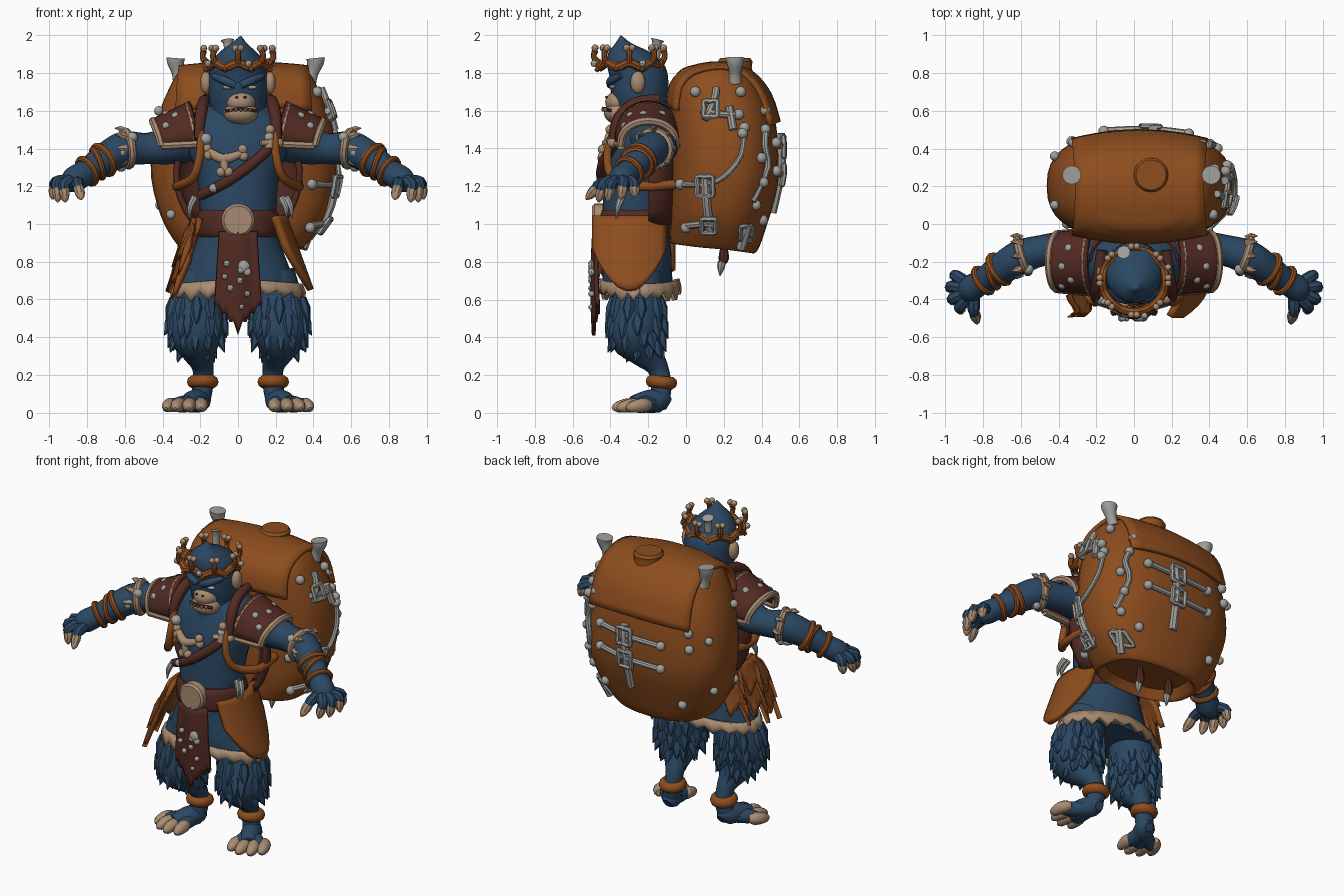
import bpy, bmesh, math, random
from mathutils import Vector, Matrix
random.seed(4)
pi, cos, sin = math.pi, math.cos, math.sin

def material(name, c):
    m = bpy.data.materials.new(name)
    m.diffuse_color = (*c, 1)
    return m
BLUE = material("blue_fur", (.024, .064, .125))
ORANGE = material("orange_leather", (.27, .075, .013))
BROWN = material("dark_brown_leather", (.085, .023, .016))
TAN = material("tan_bone", (.39, .26, .165))
GRAY = material("gray_metal", (.35, .35, .33))

def finish(bm, name, mat, thick=0, angle=.7):
    bmesh.ops.recalc_face_normals(bm, faces=bm.faces[:])
    for f in bm.faces:
        f.smooth = True
    for e in bm.edges:
        e.smooth = e.calc_face_angle(0) < angle
    me = bpy.data.meshes.new(name)
    bm.to_mesh(me)
    bm.free()
    me.materials.append(mat)
    ob = bpy.data.objects.new(name, me)
    bpy.context.collection.objects.link(ob)
    if thick:
        mod = ob.modifiers.new("thickness", "SOLIDIFY")
        mod.thickness, mod.offset = thick, 0
    return ob

def spline(p, k=3, closed=False):
    out, n = [], len(p)
    g = lambda j: Vector(p[j % n] if closed else p[max(0, min(n - 1, j))])
    for i in range(n if closed else n - 1):
        a, b, c, d = g(i - 1), g(i), g(i + 1), g(i + 2)
        for j in range(k):
            t = j / k
            out.append((b * 2 + (c - a) * t + (a * 2 - b * 5 + c * 4 - d) * t * t
                        + (b * 3 - a - c * 3 + d) * t ** 3) * .5)
    return out if closed else out + [Vector(p[-1])]

def bridge(bm, rings, closed=False):
    rs = [[bm.verts.new(v) for v in r] for r in rings]
    n = len(rs[0])
    for i in range(len(rs) if closed else len(rs) - 1):
        a, b = rs[i], rs[(i + 1) % len(rs)]
        for j in range(n):
            bm.faces.new((a[j], a[(j + 1) % n], b[(j + 1) % n], b[j]))
    if not closed:
        bm.faces.new(rs[0])
        bm.faces.new(rs[-1])

def tubes(name, paths, mat, n=10, closed=False, k=3):
    """Round tubes along paths of (x, y, z, radius)."""
    bm = bmesh.new()
    for path in paths:
        p = spline([tuple(q) for q in path], k, closed)
        pos, m, rings, last = [q.to_3d() for q in p], len(p), [], None
        for i in range(m):
            d = (pos[(i + 1) % m] - pos[i - 1]) if closed else (pos[min(i + 1, m - 1)] - pos[max(i - 1, 0)])
            d.normalize()
            q = d.to_track_quat('Z', 'Y') if last is None else last.rotation_difference(d) @ q
            last, r = d, max(p[i][3], .002)
            rings.append([pos[i] + q @ Vector((r * cos(2 * pi * j / n), r * sin(2 * pi * j / n), 0)) for j in range(n)])
        bridge(bm, rings, closed)
    return finish(bm, name, mat)

def power(c, e):
    return math.copysign(abs(c) ** (2 / e), c)

def loft(name, rows, mat, n=28, e=2, tilt=0, k=3):
    """Stacked oval rings of (z, cx, cy, rx, ry)."""
    bm, rings = bmesh.new(), []
    for z, cx, cy, rx, ry in spline(rows, k):
        rings.append([Vector((cx + rx * power(cos(a), e), cy + ry * power(sin(a), e), z + tilt * ry * sin(a)))
                      for a in [2 * pi * j / n for j in range(n)]])
    bridge(bm, rings)
    return finish(bm, name, mat)

def balls(name, items, mat, u=12, v=8):
    bm = bmesh.new()
    for loc, rad in items:
        rad = rad if isinstance(rad, tuple) else (rad,) * 3
        bmesh.ops.create_uvsphere(bm, u_segments=u, v_segments=v, radius=1,
                                  matrix=Matrix.Translation(loc) @ Matrix.Diagonal((*rad, 1)))
    return finish(bm, name, mat)

def sheet(name, f, nu, nv, mat, thick=.02):
    bm = bmesh.new()
    g = [[bm.verts.new(f(i / nu, j / nv)) for j in range(nv + 1)] for i in range(nu + 1)]
    for i in range(nu):
        for j in range(nv):
            bm.faces.new((g[i][j], g[i + 1][j], g[i + 1][j + 1], g[i][j + 1]))
    return finish(bm, name, mat, thick)

def both(paths):
    return paths + [[(-q[0], *q[1:]) for q in p] for p in paths]

def hoop(loc, axis, R, r, n=14):
    q = Vector(axis).to_track_quat('Z', 'Y')
    return [(*(Vector(loc) + q @ Vector((R * cos(2 * pi * i / n), R * sin(2 * pi * i / n), 0))), r) for i in range(n)]

# torso and head
loft("torso", [(.95, 0, -.27, .19, .17), (1.1, 0, -.27, .205, .17), (1.2, 0, -.26, .21, .175), (1.3, 0, -.25, .23, .18),
               (1.42, 0, -.23, .27, .18), (1.55, 0, -.2, .25, .17), (1.63, 0, -.2, .15, .13)], BLUE)
loft("head", [(1.45, 0, -.25, .13, .15), (1.58, 0, -.235, .14, .14), (1.68, 0, -.245, .155, .15), (1.78, 0, -.25, .155, .155),
              (1.85, 0, -.27, .145, .15), (1.91, 0, -.3, .1, .11), (1.955, .005, -.33, .045, .045), (1.998, .015, -.345, .003, .003)], BLUE)
balls("muzzle", [((.015, -.35, 1.588), (.092, .085, .062)), ((.015, -.35, 1.645), (.078, .078, .062))], TAN, 18, 12)
tubes("mouth", [[(-.065, -.405, 1.6, .009), (.015, -.437, 1.612, .01), (.095, -.4, 1.6, .009)]], BROWN, 6)
balls("teeth", [((.015 + x, -.437 + 4 * x * x, 1.605), (.009, .012, .01)) for x in (-.05, -.025, 0, .025, .05)], TAN, 6, 5)
balls("nostrils", [((.015 + s * .022, -.421, 1.672), (.008, .008, .006)) for s in (-1, 1)], BROWN, 8, 6)
balls("eyes", [((.01 + s * .065, -.388, 1.725), (.028, .018, .011)) for s in (-1, 1)], GRAY)
tubes("brows", both([[(.015, -.4, 1.735, .02), (.07, -.395, 1.76, .024), (.13, -.345, 1.785, .015)]]), BLUE)
balls("ears", [((s * .17, -.255, 1.75), (.03, .04, .06)) for s in (-1, 1)], TAN)

# crown with forked spikes
ring = [2 * pi * i / 48 for i in range(48)]
tubes("crown_band", [[(.168 * sin(a), -.3 + .165 * cos(a), 1.842 + .012 * cos(a * 8), .023) for a in ring]], ORANGE, 8, True, 1)
spike = lambda a, r, z, w: (r * sin(a), -.3 + r * cos(a), z, w)
tubes("crown_spikes", [[spike(a, .165, 1.85, .022), spike(a, .188, 1.885, .015), spike(a, .18, 1.92, .018)] for a in ring[::6]], ORANGE, 8)
tubes("crown_prongs", [[spike(a, .172, 1.835, .016), spike(a, .19, 1.81, .012)] for a in ring[3::6]], ORANGE, 8)
balls("crown_knobs", [(spike(a + d, .182, 1.932, 0)[:3], .019) for a in ring[::6] for d in (-.08, .08)], TAN, 8, 6)
tubes("crown_cap", [[spike(a, .15, 1.88, .022), spike(a, .155, 1.95, .024), spike(a, .16, 1.975, .036)] for a in (-.35,)], GRAY)
balls("crown_studs", [(spike(a, .195, 1.85, 0)[:3], .018) for a in (2.85, 1.2, 4.1)], GRAY, 8, 6)

# arms, hands and claws
tubes("arms", both([[(.2, -.18, 1.47, .13), (.36, -.14, 1.42, .105), (.48, -.14, 1.4, .083), (.6, -.175, 1.4, .092),
                     (.7, -.235, 1.35, .084), (.8, -.3, 1.28, .068), (.87, -.345, 1.235, .07), (.91, -.37, 1.21, .045)]]), BLUE, 16)
fingers = [((.85, -.39, 1.22), (.85, -.455, 1.21), (.83, -.53, 1.13)), ((.89, -.4, 1.23), (.925, -.44, 1.205), (.915, -.465, 1.115)),
           ((.91, -.37, 1.23), (.962, -.395, 1.215), (.955, -.415, 1.115)), ((.91, -.34, 1.23), (.968, -.33, 1.22), (.985, -.345, 1.13)),
           ((.89, -.31, 1.23), (.945, -.275, 1.215), (.96, -.27, 1.14))]
mix = lambda a, b, t: tuple(Vector(a).lerp(Vector(b), t))
tubes("fingers", both([[(*a, .034), (*b, .032), (*mix(b, c, .35), .024)] for a, b, c in fingers]), BLUE, 8)
tubes("finger_claws", both([[(*mix(b, c, .1), .026), (*mix(b, c, .45), .029), (*mix(b, c, .8), .02), (*c, .004)] for a, b, c in fingers]), TAN, 8)
axis = (.75, -.5, -.45)
tubes("bracelets", both([hoop((.715, -.24, 1.34), axis, .08, .02), hoop((.745, -.26, 1.32), (.9, -.2, -.3), .078, .017),
                         hoop((.8, -.3, 1.28), axis, .072, .017)]), ORANGE, 8, True)
tubes("elbow_bands", both([hoop((.59, -.17, 1.4), (.9, -.3, -.1), .09, .023)]), TAN, 8, True)
claws = []
for i in range(8):
    a = 2 * pi * i / 8
    d = Vector((.1, cos(a), sin(a)))
    c = Vector((.59, -.17, 1.4)) + d * .088
    claws.append([(*c, .024), (*(c + d * .02 + Vector((.025, 0, 0))), .016), (*(c + d * .02 + Vector((.055, 0, 0))), .002)])
tubes("elbow_claws", both(claws), TAN, 6, k=1)
balls("elbow_studs", [((s * x, y, z), .028) for s in (-1, 1) for x, y, z in ((.62, -.26, 1.38), (.62, -.17, 1.305), (.56, -.24, 1.46))], GRAY)

# shoulder armour
def pad(s):
    def f(u, v):
        t = pi * v
        return Vector((s * (.205 + .2 * u + .045 * sin(t)), -.2 + (.165 - .02 * u) * cos(t), 1.425 - .01 * u + (.215 - .085 * u) * sin(t) ** .8))
    return f
for s, side in ((-1, "left"), (1, "right")):
    f = pad(s)
    sheet(side + "_shoulder_pad", f, 6, 14, BROWN, .03)
    edge = [[(*f(1, i / 10), .023) for i in range(11)], [(*f(i / 4, 1), .022) for i in range(5)], [(*f(i / 4, 0), .022) for i in range(5)],
            [(*f(.1, i / 10), .016) for i in range(11)]]
    tubes(side + "_pad_trim", edge, TAN, 8)
    balls(side + "_pad_studs", [(f(u, v), .025) for u, v in ((.5, .35), (.65, .55), (.45, .7), (.75, .8))], GRAY, 8, 6)

# vest, carrying straps and chest ornaments
def vest(u, v):
    a = -.06 * pi + u * 1.12 * pi
    w = .23 + .1 * sin(pi * min(1, v * 1.1)) ** .8
    return Vector((w * cos(a), -.17 + .14 * sin(a), 1.0 + .58 * v))
sheet("vest", vest, 22, 8, BROWN, .03)
tubes("vest_collar", both([[(.17, -.14, 1.66, .03), (.185, -.27, 1.64, .032), (.2, -.355, 1.56, .032), (.21, -.39, 1.45, .022)]]), BROWN)
tubes("carry_straps", both([[(.2, -.37, 1.52, .02), (.2, -.415, 1.38, .022), (.235, -.39, 1.25, .024),
                             (.32, -.25, 1.2, .026), (.31, -.06, 1.21, .026)]]), ORANGE)
tubes("chest_strap", [[(.21, -.36, 1.45, .026), (.1, -.43, 1.34, .029), (-.05, -.445, 1.23, .029), (-.2, -.37, 1.15, .026)]], BROWN)
tubes("chest_bones", [[(-.16, -.4, 1.39, .02), (-.08, -.44, 1.345, .028), (.02, -.44, 1.375, .02)], [(-.075, -.44, 1.35, .026), (-.07, -.45, 1.28, .02)],
                      [(.17, -.4, 1.49, .018), (.165, -.415, 1.4, .024)], [(.12, -.43, 1.43, .017), (.21, -.395, 1.43, .017)]], TAN)
balls("bone_ends", [((x, y, z), .027) for x, y, z in ((-.165, -.4, 1.4), (-.155, -.41, 1.365), (.025, -.44, 1.395), (.03, -.44, 1.36),
                    (-.09, -.45, 1.275), (-.05, -.45, 1.275), (.17, -.4, 1.5), (.215, -.39, 1.43))], TAN, 10, 6)
balls("chest_studs", [((-.17, -.4, 1.45), .032), ((.165, -.405, 1.46), .026), ((-.13, -.43, 1.19), .024)], GRAY)

# belt, buckle and skirt
loft("belt", [(.93, 0, -.27, .205, .195), (.96, 0, -.27, .22, .205), (1.04, 0, -.27, .218, .2), (1.075, 0, -.27, .2, .185)], BROWN)
tubes("round_buckle", [[(0, -.44, 1.02, .088), (0, -.485, 1.02, .088), (0, -.497, 1.02, .075)]], TAN, 24, k=1)
loft("skirt", [(.64, 0, -.25, .32, .185), (.75, 0, -.26, .28, .185), (.88, 0, -.26, .23, .18), (1, 0, -.27, .19, .17)], BLUE)
def hem(u, v):
    a = 2 * pi * u
    zig = .06 * (int(round(u * 40)) % 2) * random.uniform(.4, 1)
    r = 1.03 + .06 * v
    return Vector((.318 * r * cos(a), -.245 + .19 * r * sin(a), .68 + .03 * (1 - abs(cos(a))) - v * (.045 + zig)))
sheet("skirt_hem", hem, 40, 2, TAN, .03)

# front cloth with a ragged tip
def cloth(u, v):
    x = (u - .5) * 2
    bottom = .41 + .15 * abs(x) ** .7 + .03 * (int(round(u * 12)) % 2)
    return Vector((x * (.1 + .025 * v), -.475 - .012 * cos(x * 4) - .01 * sin(3 * v), .96 + (bottom - .96) * v))
sheet("front_cloth", cloth, 12, 10, BROWN, .02)
balls("cloth_studs", [((x, -.5, z), (r, .018, r)) for x, z, r in ((.03, .775, .034), (.05, .745, .022), (.015, .755, .02), (-.06, .79, .018), (.01, .7, .018),
      (-.04, .66, .018), (.05, .63, .016), (-.07, .72, .016), (.02, .56, .014))], GRAY, 8, 6)

# hip guard on one side, ragged hide on the other
def guard(u, v):
    y = -.3 + (u - .5) * .38
    z = 1.04 - v * (.39 - .22 * abs(2 * u - 1) ** 2.2)
    return Vector((.245 + (1.04 - z) * .36 - 1.6 * (y + .3) ** 2, y, z))
sheet("hip_guard", guard, 12, 10, ORANGE, .035)
def hide(length, out):
    def f(u, v):
        y = -.275 + (u - .5) * (.22 + .2 * min(1, v * 2))
        k = int(round(u * 16))
        z = 1.03 - v * (length - .09 * (k % 2) - .05 * (k % 3) - .1 * u)
        return Vector((-.2 - out - (1.03 - z) * .42 + 1.1 * (y + .28) ** 2 - .012 * (k % 2) * v, y, z))
    return f
sheet("ragged_hide", hide(.43, .01), 16, 8, ORANGE, .03)
sheet("ragged_hide_upper", hide(.3, .035), 16, 6, ORANGE, .025)
tubes("hip_claws", [[(x, -.34, 1.14, .02), (x * 1.1, -.36, 1.09, .016), (x * 1.12, -.37, 1.03, .003)] for x in (-.23, .23, .255)], GRAY, 8)

# legs with fur tufts
tubes("legs", both([[(.17, -.25, .74, .13), (.2, -.255, .6, .142), (.22, -.262, .5, .153), (.222, -.265, .41, .147), (.205, -.21, .32, .092),
                     (.187, -.15, .24, .057), (.185, -.13, .15, .054), (.2, -.14, .07, .055)]]), BLUE, 18)
tufts = []
for z, r, cy, n in ((.55, .14, -.26, 11), (.47, .145, -.262, 12), (.4, .13, -.258, 11), (.345, .085, -.225, 8)):
    for i in range(n):
        a = 2 * pi * (i + random.random() * .6) / n
        p = lambda q, dz: (.22 + q * cos(a), cy + q * sin(a), z + dz)
        tufts.append([(*p(r - .015, .06), .02), (*p(r - .008, 0), .038), (*p(r + .026, -.055 - .03 * random.random()), .002)])
tubes("leg_fur", both(tufts), BLUE, 6, k=1)
tubes("anklets", both([hoop((.187, -.13, .163), (0, .1, 1), .05, .034)]), ORANGE, 10, True)

# feet and toes
tubes("feet", both([[(.195, -.09, .045, .03), (.2, -.13, .062, .06), (.235, -.21, .06, .06), (.27, -.28, .045, .045)],
                    [(.2, -.15, .05, .04), (.21, -.24, .045, .045), (.2, -.3, .04, .035)], [(.22, -.16, .05, .04), (.29, -.22, .045, .045), (.35, -.25, .038, .033)]]), BLUE, 12)
toes = ((.195, -.31, 0), (.26, -.325, .01), (.32, -.3, .03), (.365, -.25, .04))
tubes("toes", both([[(x - d, y + .06, .045, .022), (x - d * .5, y + .035, .042, .036), (x, y, .038, .037), (x + d * .3, y - .045, .028, .027), (x + d * .4, y - .065, .02, .008)]
                    for x, y, d in toes]), TAN, 10)

# backpack: rounded barrel sack with a recessed base
pack = [(.93, .02, .14, .26, .18), (.9, .02, .14, .28, .2), (.87, .02, .14, .31, .215), (.9, .02, .15, .35, .235), (1.03, .03, .17, .435, .26),
        (1.24, .03, .2, .49, .288), (1.45, .03, .2, .482, .288), (1.6, .03, .19, .445, .278), (1.72, .03, .175, .395, .25),
        (1.8, .03, .175, .35, .195), (1.835, .03, .2, .3, .12)]
loft("backpack", pack, ORANGE, 40, 2.5, -.12)
def pack_at(z):
    for a, b in zip(pack[3:], pack[4:]):
        if z <= b[0]:
            return Vector(a).lerp(Vector(b), max(0, (z - a[0]) / (b[0] - a[0])))
    return Vector(pack[-1])
bulge = lambda t: max(0, 1 - min(1, abs(t)) ** 2.5) ** .4
def on_side(y, z, s=1, out=.016):
    _, cx, cy, rx, ry = pack_at(z)
    return Vector((cx + s * (rx * bulge((y - cy) / ry) + out), y, z))
def on_back(x, z, out=.016):
    _, cx, cy, rx, ry = pack_at(z)
    return Vector((x, cy + ry * bulge((x - cx) / rx) + out, z))
flap_line = spline([(-.095, 1.62), (-.075, 1.74), (.01, 1.82), (.19, 1.85), (.34, 1.805), (.44, 1.69), (.49, 1.54)], 3)
def flap(u, v):
    y, z = flap_line[int(round(v * (len(flap_line) - 1)))]
    w = 2 * u - 1
    return Vector((.03 + w * (.34 + .04 * abs(v - .5)), .2 + (y - .2) * (1 - .16 * w ** 2), z - .02 * w ** 2))
sheet("backpack_flap", flap, 12, len(flap_line) - 1, ORANGE, .025)
tubes("top_plug", [[(.09, .26, 1.78, .1), (.09, .26, 1.83, .088), (.09, .26, 1.86, .092), (.09, .26, 1.878, .08)]], ORANGE, 20, k=1)
tubes("flared_posts", [[(x, .26, 1.75, .036), (x + d * .5, .26, 1.8, .032), (x + d, .26, 1.855, .046), (x + d, .26, 1.88, .05)] for x, d in ((-.31, -.02), (.38, .03))], GRAY, 14)

# straps, buckles and studs on the backpack
S = lambda pts, r=.018: [(*on_side(y, z), r) for y, z in pts]
B = lambda pts, r=.018: [(*on_back(x, z), r) for x, z in pts]
tubes("pack_straps", [S([(.31, 1.5), (.29, 1.36), (.2, 1.25), (.1, 1.21), (-.03, 1.21)], .015), S([(.1, 1.26), (.11, 1.1), (.13, .95)], .025),
      S([(.0, .99), (.1, 1), (.17, .99)]), S([(.1, 1.55), (.15, 1.66), (.16, 1.72)], .02), S([(.08, 1.6), (.2, 1.58), (.28, 1.58)]),
      S([(.23, 1.62), (.25, 1.5)], .022), S([(.29, .87), (.33, 1.0)], .026), B([(.1, 1.48), (.09, 1.3), (.08, 1.06)], .026),
      B([(-.14, 1.4), (.08, 1.41), (.27, 1.43)]), B([(-.14, 1.25), (.08, 1.26), (.27, 1.28)]),
      B([(.38, 1.52), (.42, 1.42), (.4, 1.3), (.44, 1.12)])], GRAY, 8)
box = lambda f, a, z, w, h: [(*f(a + i * w, z + j * h, out=.032), .014) for i, j in ((-1, -1), (0, -1), (1, -1), (1, 0), (1, 1), (0, 1), (-1, 1), (-1, 0))]
tubes("pack_buckles", [box(on_side, .1, 1.2, .04, .05), box(on_side, .13, 1.61, .035, .04), box(on_side, .12, .99, .035, .035), box(on_side, .32, .95, .03, .035),
      box(on_back, .09, 1.41, .045, .05), box(on_back, .085, 1.26, .045, .05)], GRAY, 6, True, 2)
studs = [(on_side(y, z), .029) for y, z in ((.31, 1.51), (.28, 1.58), (-.03, 1.21), (.0, .98), (.4, 1.35), (.41, 1.22), (.42, 1.5), (.3, 1.48), (.05, 1.7), (.37, 1.1), (.29, 1.7))]
studs += [(on_side(y, z, -1), .026) for y, z in ((.0, 1.05), (.3, 1.1), (.1, 1.6), (.36, 1.45))]
studs += [(on_back(x, z), .029) for x, z in ((-.16, 1.4), (-.16, 1.25), (.29, 1.43), (.29, 1.28), (-.32, 1.5), (-.33, 1.4), (.36, 1.6), (-.25, 1.0), (.3, 1.02))]
balls("pack_studs", studs, GRAY, 10, 6)

# charms hanging under the pack
tubes("hanging_cords", [[(x, .2, .9, .014), (x, .2, .82, .028), (x, .19, .785, .012)] for x in (-.1, .12)], BROWN, 8)
tubes("hanging_tips", [[(x, .19, .8, .022), (x, .185, .77, .02), (x, .18, .725, .003)] for x in (-.1, .12)], GRAY, 8)
